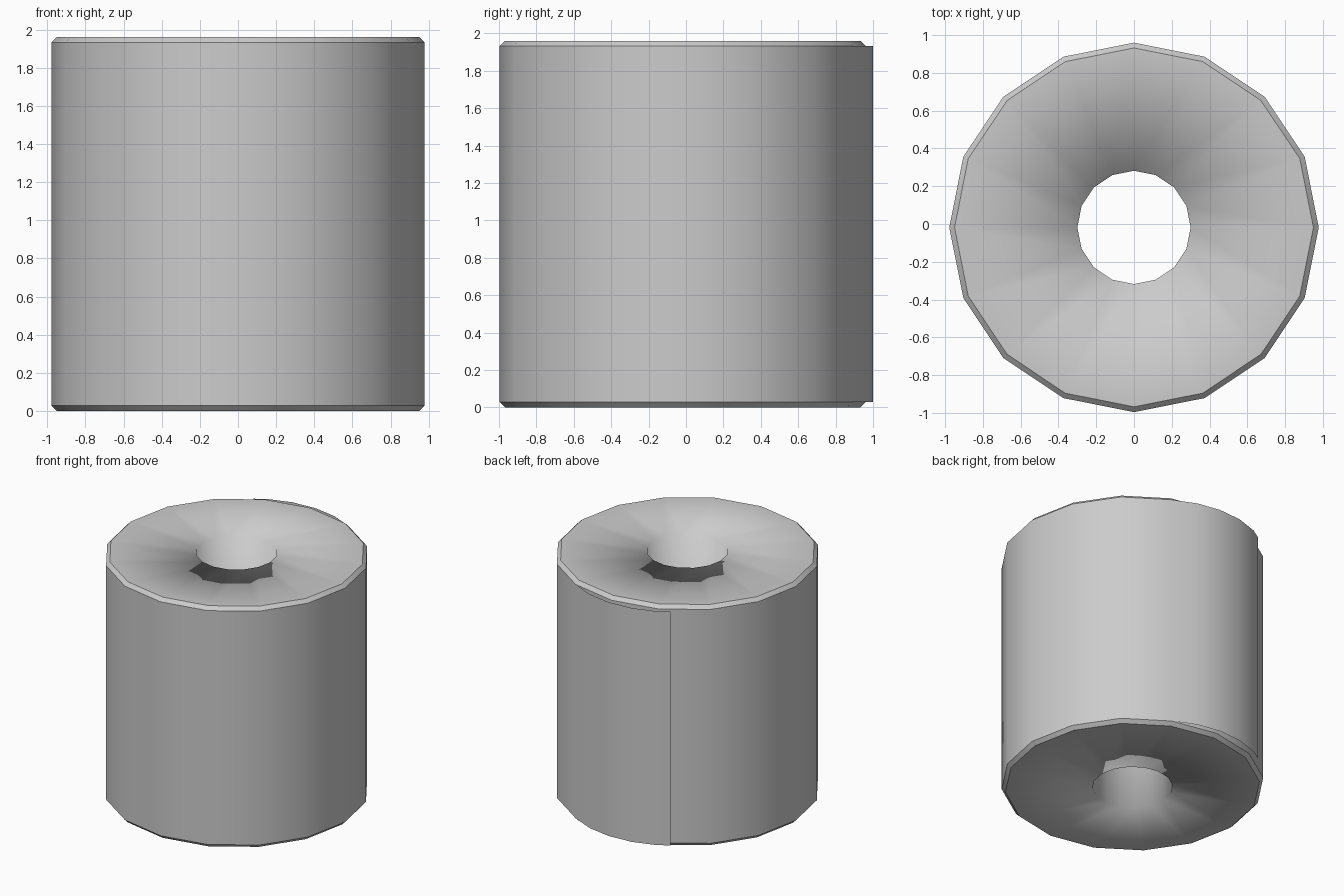
import bpy, bmesh, math

if "Cube" in bpy.data.objects:
    bpy.data.objects.remove(bpy.data.objects["Cube"])

SIDES = 16
CY = -0.018          # roll axis sits slightly forward, the loose sheet fills the back
R, HOLE, H, BEV = 0.978, 0.30, 1.96, 0.028


def finish(bm, name):
    mesh = bpy.data.meshes.new(name)
    bm.to_mesh(mesh)
    bm.free()
    obj = bpy.data.objects.new(name, mesh)
    bpy.context.collection.objects.link(obj)
    return obj


# Paper roll: closed cross-section revolved around the axis
profile = [(HOLE, 0), (R - BEV, 0), (R, BEV), (R, H - BEV), (R - BEV, H), (HOLE, H)]
sharp_rings = {1, 2, 3, 4}
bm = bmesh.new()
rings = []
for r, z in profile:
    rings.append([bm.verts.new((r * math.cos(2 * math.pi * i / SIDES),
                                CY + r * math.sin(2 * math.pi * i / SIDES), z))
                  for i in range(SIDES)])
for k in range(len(rings)):
    a, b = rings[k], rings[(k + 1) % len(rings)]
    for i in range(SIDES):
        j = (i + 1) % SIDES
        bm.faces.new((a[i], a[j], b[j], b[i])).smooth = True
bmesh.ops.recalc_face_normals(bm, faces=bm.faces)
for k in sharp_rings:
    for i in range(SIDES):
        bm.edges.get((rings[k][i], rings[k][(i + 1) % SIDES])).smooth = False
finish(bm, "paper_roll")

# Loose sheet: thin strip leaving the roll at the back and ending in a free edge
path = [(0.374, 0.904), (0.19, 0.985), (0.0, 1.018), (-0.2, 1.005),
        (-0.385, 0.945), (-0.473, 0.89)]
bm = bmesh.new()
low, high = [[bm.verts.new((x, y + CY, z)) for x, y in path] for z in (BEV, H - BEV)]
for i in range(len(path) - 1):
    bm.faces.new((low[i], low[i + 1], high[i + 1], high[i])).smooth = True
finish(bm, "loose_sheet")
